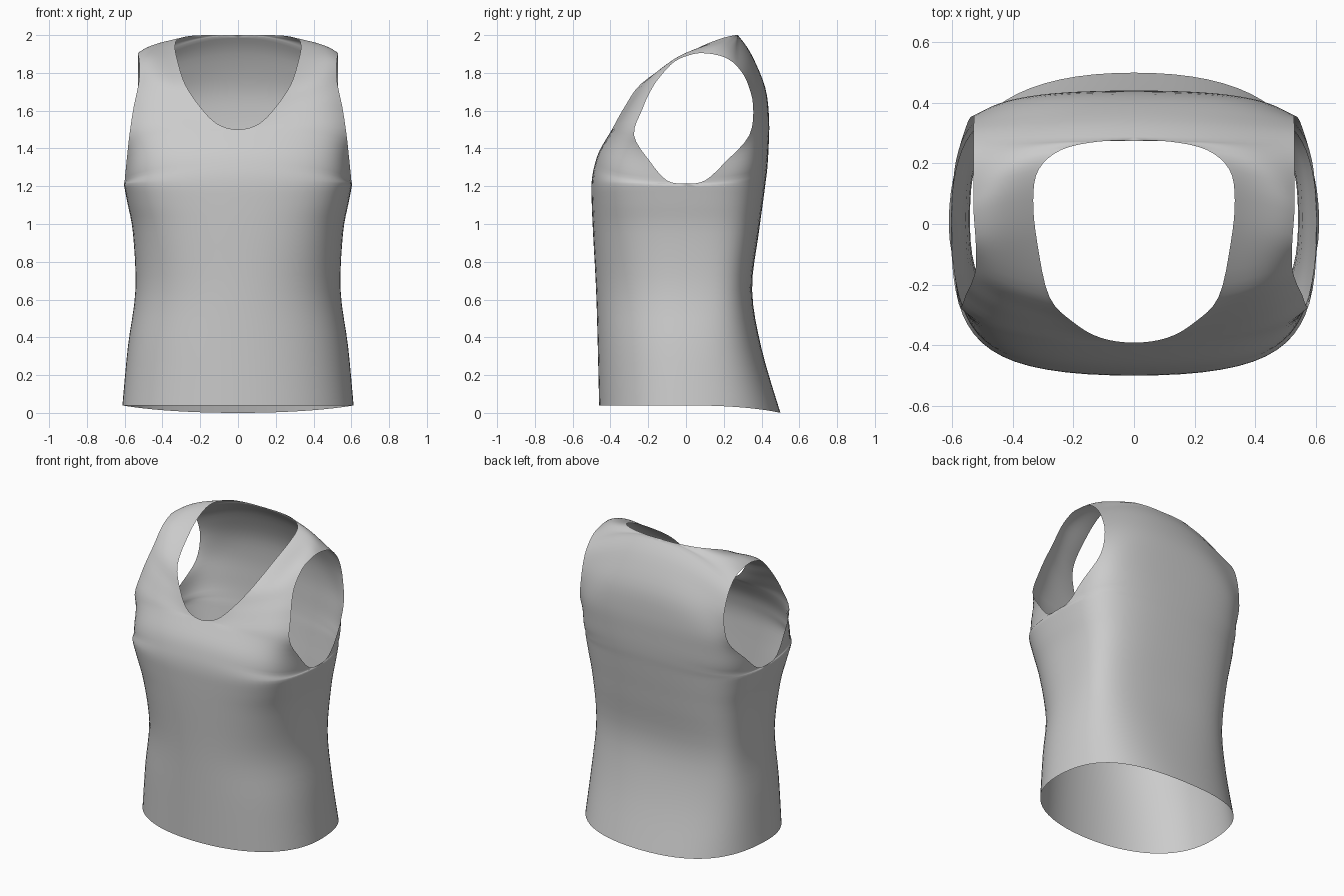
import bpy, bmesh
from mathutils import Vector

if "Cube" in bpy.data.objects:
    bpy.data.objects.remove(bpy.data.objects["Cube"])

STEPS, COLS = 4, 18
CHEST = .88     # corner fullness of the chest

# Body below the armholes: height, side x, front y, back y, centre-back height,
# corner fullness at front and back
body = [(.04, .612, -.46, .50, .0, .56, .68),
        (.35, .583, -.467, .40, .34, .57, .78),
        (.65, .543, -.476, .35, .65, .58, .93),
        (.95, .556, -.492, .385, .95, .72, .93),
        (1.11, .585, -.499, .407, 1.11, .82, .9),
        (1.215, .605, -.50, .42, 1.21, CHEST, CHEST)]

# Rungs from armhole edge (x, y, z) to centre front / neck edge / centre back (x, y, z)
yoke = [(.60, -.10, 1.23, 0, -.487, 1.30),
        (.590, -.19, 1.33, 0, -.457, 1.39),
        (.575, -.275, 1.47, 0, -.392, 1.50),
        (.554, -.23, 1.61, .11, -.376, 1.53),
        (.537, -.195, 1.69, .20, -.325, 1.62),
        (.523, -.145, 1.77, .28, -.24, 1.74),
        (.523, -.06, 1.86, .32, -.06, 1.865),
        (.530, .04, 1.90, .333, .08, 1.94),
        (.530, .11, 1.903, .315, .18, 1.98),
        (.530, .17, 1.893, .24, .245, 1.997),
        (.530, .22, 1.875, .12, .272, 2.0),
        (.530, .27, 1.835, 0, .275, 2.0),
        (.530, .32, 1.76, 0, .345, 1.90),
        (.530, .355, 1.63, 0, .42, 1.72),
        (.550, .335, 1.47, 0, .44, 1.55),
        (.588, .21, 1.33, 0, .437, 1.40),
        (.60, .10, 1.23, 0, .43, 1.29)]

front = [(x, 0, z, 0, yf, z, ff) for z, x, yf, yb, zb, ff, fb in body]
back = [(x, 0, z, 0, yb, zb, fb) for z, x, yf, yb, zb, ff, fb in reversed(body)]
yoke = [r + (CHEST,) for r in yoke]
rungs = front + yoke + back


def spline(p, t):
    """Smooth curve through the two middle values of four."""
    a, b, c, d = p
    return b + .5 * t * (c - a + t * (2*a - 5*b + 4*c - d + t * (3*(b - c) + d - a)))


def mirrored(r):
    return (-r[3],) + r[4:]


def dense_rungs():
    n, f = len(rungs), len(front)
    last = n - len(back) - 1
    for i in range(n - 1):
        a, b, c, d = [rungs[max(0, min(n - 1, j))] for j in range(i - 1, i + 3)]
        # The armhole runs on round the armpit, the neckline across the centre
        if i == f - 1:
            a = yoke[-1][:3] + a[3:]
        if i == last:
            d = yoke[0][:3] + d[3:]
        if b[3] == 0 and c[3] > 0:
            a = a[:3] + mirrored(c)
        if c[3] == 0 and b[3] > 0:
            d = d[:3] + mirrored(b)
        for s in range(STEPS):
            r = [spline(p, s / STEPS) for p in zip(a, b, c, d)]
            if i < f - 1 or i > last:
                r[1] = 0            # keep the side seam shut
            if b[3] == 0 and c[3] == 0:
                r[3] = 0            # keep the centre line straight
            r[5] = min(2, r[5])
            yield r
    yield list(rungs[-1])


def cross_section(r):
    """Rounded curve from armhole / side seam to the centre."""
    a, n, full = Vector(r[:3]), Vector(r[3:6]), r[6]
    d = n - a
    w = max(0, min(1, (a.z - 1.22) / .5)) ** 1.6    # 0 at armpit, 1 at shoulder
    e = 1 if a.z > 1.25 else min(1, abs(a.y) / .1)  # 0 at side seam, 1 in yoke
    q = .7 * min(1, n.x / .2)                       # 0 at centre line
    j = .05 * e + .27 * w
    h = full - .07 * e - .38 * w
    k = .51 + .285 * full - .26 * w
    p1 = a + Vector((j * d.x, k * d.y, j * d.z + .03 * w))
    p2 = n - Vector((h * d.x, q * h * d.y, q * h * d.z))
    for c in range(COLS + 1):
        t = c / COLS
        u = 1 - t
        yield a * u**3 + p1 * (3*u*u*t) + p2 * (3*u*t*t) + n * t**3


# Half garment: one sheet draped from front hem over the shoulder to back hem
bm = bmesh.new()
grid = [[bm.verts.new(p) for p in cross_section(r)] for r in dense_rungs()]
for lo, hi in zip(grid, grid[1:]):
    for k in range(COLS):
        bm.faces.new((lo[k], hi[k], hi[k + 1], lo[k + 1]))

# Mirror to the other side, then weld side seams and centre line
geom = bmesh.ops.duplicate(bm, geom=bm.verts[:] + bm.edges[:] + bm.faces[:])["geom"]
for v in geom:
    if isinstance(v, bmesh.types.BMVert):
        v.co.x *= -1
bmesh.ops.remove_doubles(bm, verts=bm.verts[:], dist=.0008)
bmesh.ops.recalc_face_normals(bm, faces=bm.faces[:])
# Make the front face outwards
probe = min(bm.faces, key=lambda f: f.calc_center_median().y)
if probe.normal.y > 0:
    bmesh.ops.reverse_faces(bm, faces=bm.faces[:])
for f in bm.faces:
    f.smooth = True

mesh = bpy.data.meshes.new("tank_top")
bm.to_mesh(mesh)
bm.free()
top = bpy.data.objects.new("tank_top", mesh)
bpy.context.collection.objects.link(top)
